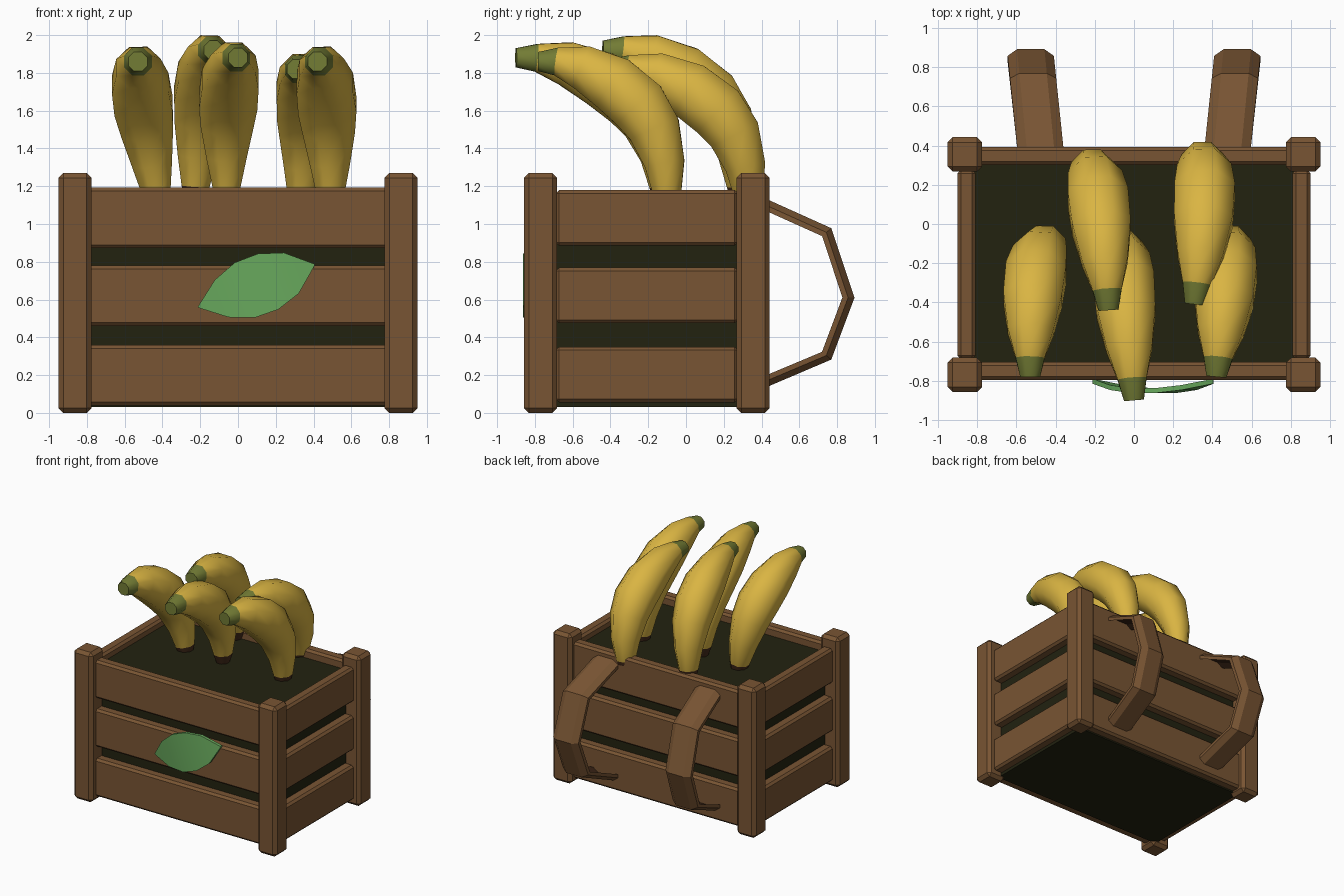
import bpy, bmesh, math
from mathutils import Vector

cube = bpy.data.objects.get("Cube")
if cube:
    bpy.data.objects.remove(cube, do_unlink=True)


def material(name, rgb):
    m = bpy.data.materials.new(name)
    m.use_nodes = True
    m.diffuse_color = (*rgb, 1)
    m.node_tree.nodes["Principled BSDF"].inputs["Base Color"].default_value = (*rgb, 1)
    return m


wood = material("wood_brown", (0.19, 0.09, 0.033))
dark = material("dark_inside", (0.016, 0.016, 0.005))
stem = material("dark_brown", (0.06, 0.025, 0.011))
yellow = material("banana_yellow", (0.70, 0.46, 0.055))
tip_green = material("tip_green", (0.17, 0.20, 0.035))
leaf_green = material("leaf_green", (0.14, 0.40, 0.11))


def finish(name, bm, mats, angle=30):
    bmesh.ops.recalc_face_normals(bm, faces=bm.faces)
    mesh = bpy.data.meshes.new(name)
    bm.to_mesh(mesh)
    bm.free()
    for m in mats:
        mesh.materials.append(m)
    ob = bpy.data.objects.new(name, mesh)
    bpy.context.collection.objects.link(ob)
    bpy.ops.object.select_all(action='DESELECT')
    ob.select_set(True)
    bpy.context.view_layer.objects.active = ob
    bpy.ops.object.shade_smooth_by_angle(angle=math.radians(angle))
    return ob


def box(name, lo, hi, mat, bevel=0.0):
    bm = bmesh.new()
    bmesh.ops.create_cube(bm, size=1)
    lo, hi = Vector(lo), Vector(hi)
    for v in bm.verts:
        v.co = (lo + hi) / 2 + v.co * (hi - lo)
    if bevel:
        bmesh.ops.bevel(bm, geom=bm.edges[:], offset=bevel, segments=1, affect='EDGES')
    return finish(name, bm, [mat])


def loft(bm, rings, cap=True):
    """Bridge closed rings of points; returns a list of (segment, side, face)."""
    rows = [[bm.verts.new(p) for p in ring] for ring in rings]
    n = len(rows[0])
    faces = []
    for i in range(len(rows) - 1):
        for j in range(n):
            k = (j + 1) % n
            faces.append((i, j, bm.faces.new((rows[i][j], rows[i][k], rows[i + 1][k], rows[i + 1][j]))))
    if cap:
        faces.append((0, -1, bm.faces.new(rows[0])))
        faces.append((len(rows) - 2, -1, bm.faces.new(rows[-1])))
    return faces


# Crate: corner posts, slats and dark core
for side, sx in (("left", 1), ("right", -1)):
    for end, y in (("front", -0.77), ("back", 0.355)):
        x = sx * 0.863
        box(f"{end}_{side}_post", (x - 0.088, y - 0.088, 0), (x + 0.088, y + 0.088, 1.27), wood, 0.026)
    for i, z in enumerate((0.055, 0.475, 0.885)):
        x = sx * 0.855
        box(f"{side}_slat_{i}", (x - 0.047, -0.69, z), (x + 0.047, 0.275, z + 0.295), wood, 0.018)
for end, y in (("front", -0.75), ("back", 0.347)):
    for i, z in enumerate((0.04, 0.46, 0.872)):
        box(f"{end}_slat_{i}", (-0.80, y - 0.047, z), (0.80, y + 0.047, z + 0.32), wood, 0.018)
box("crate_core", (-0.825, -0.715, 0.03), (0.825, 0.315, 1.12), dark)

# Bananas: forward share, height share and radius along the length
PROFILE = [(0, 0, .055), (0, .1, .08), (.02, .31, .115), (.1, .54, .15), (.22, .70, .167),
           (.42, .85, .162), (.66, .96, .127), (.86, 1, .08), (1, 1, .055)]


def banana(name, base, tip, bow):
    base, tip = Vector(base), Vector(tip)
    span = tip - base
    path = []
    for f, h, r in PROFILE:
        t = (f + h) / 2
        path.append(base + Vector((span.x * t + bow * 4 * t * (1 - t), span.y * f, span.z * h)))
    rings = []
    for i, p in enumerate(path):
        tangent = (path[min(i + 1, len(path) - 1)] - path[max(i - 1, 0)]).normalized()
        across = Vector((1, 0, 0))
        across = (across - tangent * across.dot(tangent)).normalized()
        up = tangent.cross(across)
        angles = [math.tau * (j + 0.5) / 8 for j in range(8)]
        rings.append([p + PROFILE[i][2] * (across * math.cos(a) + up * math.sin(a)) for a in angles])
    bm = bmesh.new()
    for i, _, face in loft(bm, rings):
        face.material_index = 1 if i == 0 else 2 if i == len(path) - 2 else 0
    finish(name, bm, [yellow, stem, tip_green], 50)


banana("banana_front_right", (-0.42, -0.10, 1.08), (-0.53, -0.78, 1.86), -0.03)
banana("banana_front_middle", (-0.06, -0.12, 1.12), (0.00, -0.90, 1.88), -0.02)
banana("banana_front_left", (0.49, -0.10, 1.08), (0.42, -0.78, 1.86), 0.015)
banana("banana_back_right", (-0.23, 0.29, 1.12), (-0.13, -0.44, 1.92), 0.0)
banana("banana_back_left", (0.33, 0.33, 1.07), (0.31, -0.41, 1.82), 0.04)

# Shoulder straps: a bowed band, dark on the inner side
STRAP = [(0.36, 1.15), (0.76, 0.97), (0.88, 0.61), (0.76, 0.29), (0.36, 0.12)]
middle = Vector((0.36, 0.62))
for side, sx in (("left", 1), ("right", -1)):
    rings = []
    for y, z in STRAP:
        out = (Vector((y, z)) - middle).normalized()
        cx = 0.475 + (y - 0.36) * 0.1
        outer = [(-0.118, -0.022), (-0.07, 0.012), (0.07, 0.012), (0.118, -0.022)]
        section = outer + [(w, d - 0.03) for w, d in reversed(outer)]
        rings.append([(sx * (cx + w), y + out.x * d, z + out.y * d) for w, d in section])
    bm = bmesh.new()
    for _, j, face in loft(bm, rings):
        face.material_index = 1 if j in (4, 5, 6) else 0
    finish(f"{side}_strap", bm, [wood, stem])

# Leaf: a pointed plate arched along its length
start, end = Vector((-0.21, 0, 0.56)), Vector((0.405, 0, 0.785))
axis = end - start
cross = Vector((-axis.z, 0, axis.x)).normalized()
rings = []
for t, half in ((0, .004), (.2, .105), (.4, .155), (.6, .157), (.8, .115), (1, .004)):
    p = start + axis * t + Vector((0, -0.865 + 0.05 * (2 * t - 1) ** 2, 0))
    back = Vector((0, 0.025, 0))
    rings.append([p - cross * half, p + cross * half, p + cross * half + back, p - cross * half + back])
bm = bmesh.new()
loft(bm, rings)
finish("leaf", bm, [leaf_green])
